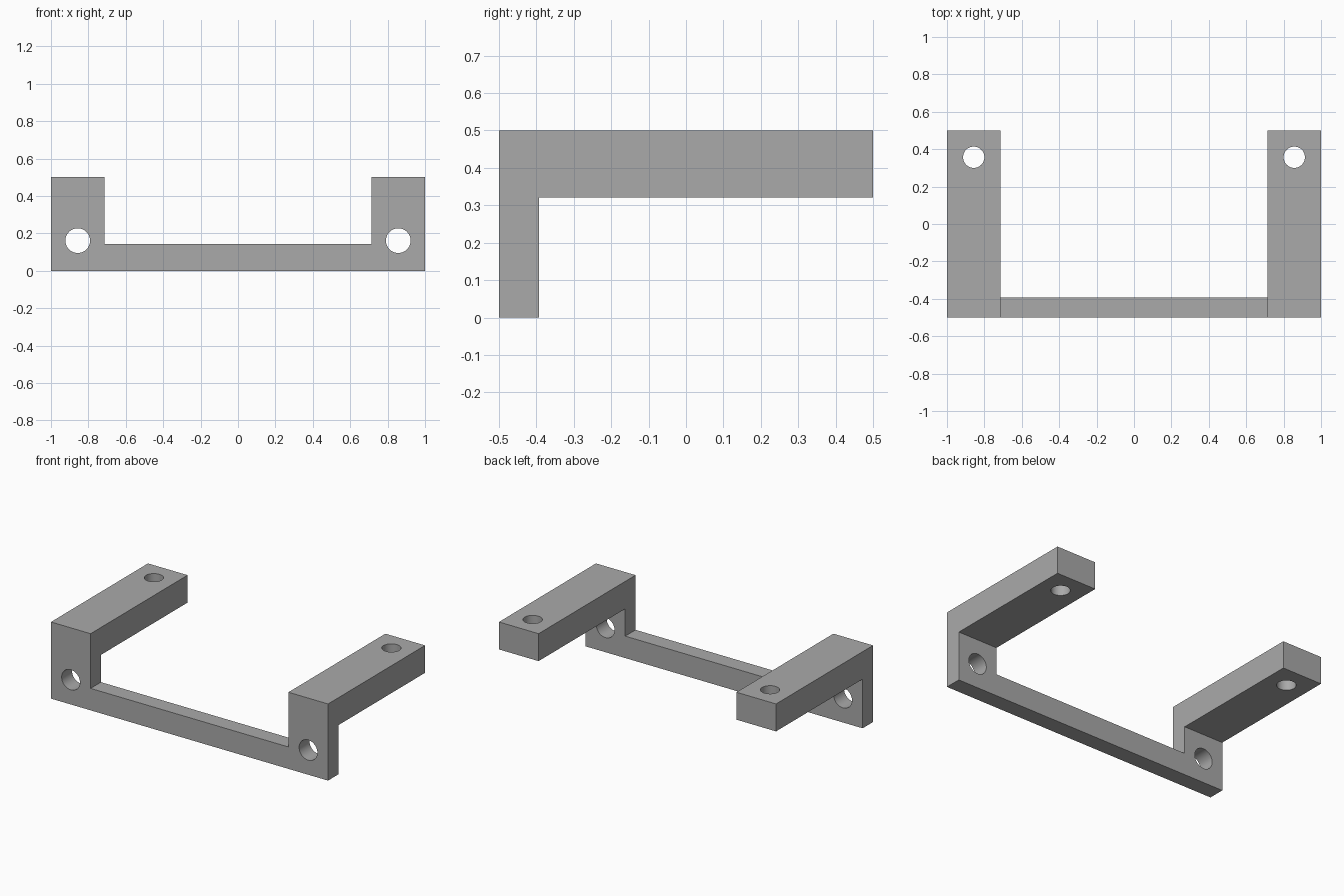
import bpy
import math
from mathutils import Vector

cube = bpy.data.objects.get("Cube")
if cube:
    bpy.data.objects.remove(cube, do_unlink=True)

INNER_X = 0.714      # inside face of each arm
PLATE_BACK = -0.393  # rear face of the front plate
ARM_BOTTOM = 0.321
BAR_TOP = 0.143
HOLE_X = 0.857

grey = bpy.data.materials.new("plain grey")
grey.use_nodes = True
colour = (0.4, 0.4, 0.4, 1)
grey.diffuse_color = colour
grey.node_tree.nodes["Principled BSDF"].inputs["Base Color"].default_value = colour


def box(name, low, high):
    low, high = Vector(low), Vector(high)
    bpy.ops.mesh.primitive_cube_add(size=1, location=(low + high) / 2)
    obj = bpy.context.object
    obj.name = name
    obj.scale = high - low
    bpy.ops.object.transform_apply(location=True, rotation=True, scale=True)
    obj.data.materials.append(grey)
    return obj


def drill(name, centre, radius, tilt=0):
    bpy.ops.mesh.primitive_cylinder_add(vertices=48, radius=radius, depth=0.5,
                                        location=centre, rotation=(tilt, 0, 0))
    obj = bpy.context.object
    obj.name = name
    obj.data.materials.append(grey)
    return obj


# Solid block that the bracket is cut from
bracket = box("mounting_bracket", (-1, -0.5, 0), (1, 0.5, 0.5))

# Space below the arms, and the gap between them above the crossbar
cutters = [
    box("under_arm_cutter", (-2, PLATE_BACK, -1), (2, 2, ARM_BOTTOM)),
    box("middle_gap_cutter", (-INNER_X, -2, BAR_TOP), (INNER_X, 2, 2)),
]

# Screw holes through the front plate and the arm ends
for side, x in (("left", HOLE_X), ("right", -HOLE_X)):
    cutters.append(drill(side + "_plate_hole_cutter", (x, -0.45, 0.161), 0.066, math.pi / 2))
    cutters.append(drill(side + "_arm_hole_cutter", (x, 0.357, 0.41), 0.057))

bpy.ops.object.select_all(action="DESELECT")
bracket.select_set(True)
bpy.context.view_layer.objects.active = bracket
for cutter in cutters:
    cut = bracket.modifiers.new("cut", "BOOLEAN")
    cut.operation = "DIFFERENCE"
    cut.solver = "EXACT"
    cut.object = cutter
    bpy.ops.object.modifier_apply(modifier=cut.name)
    bpy.data.objects.remove(cutter, do_unlink=True)

# Round hole walls, crisp edges elsewhere
bpy.ops.object.shade_smooth_by_angle(angle=math.radians(30))
